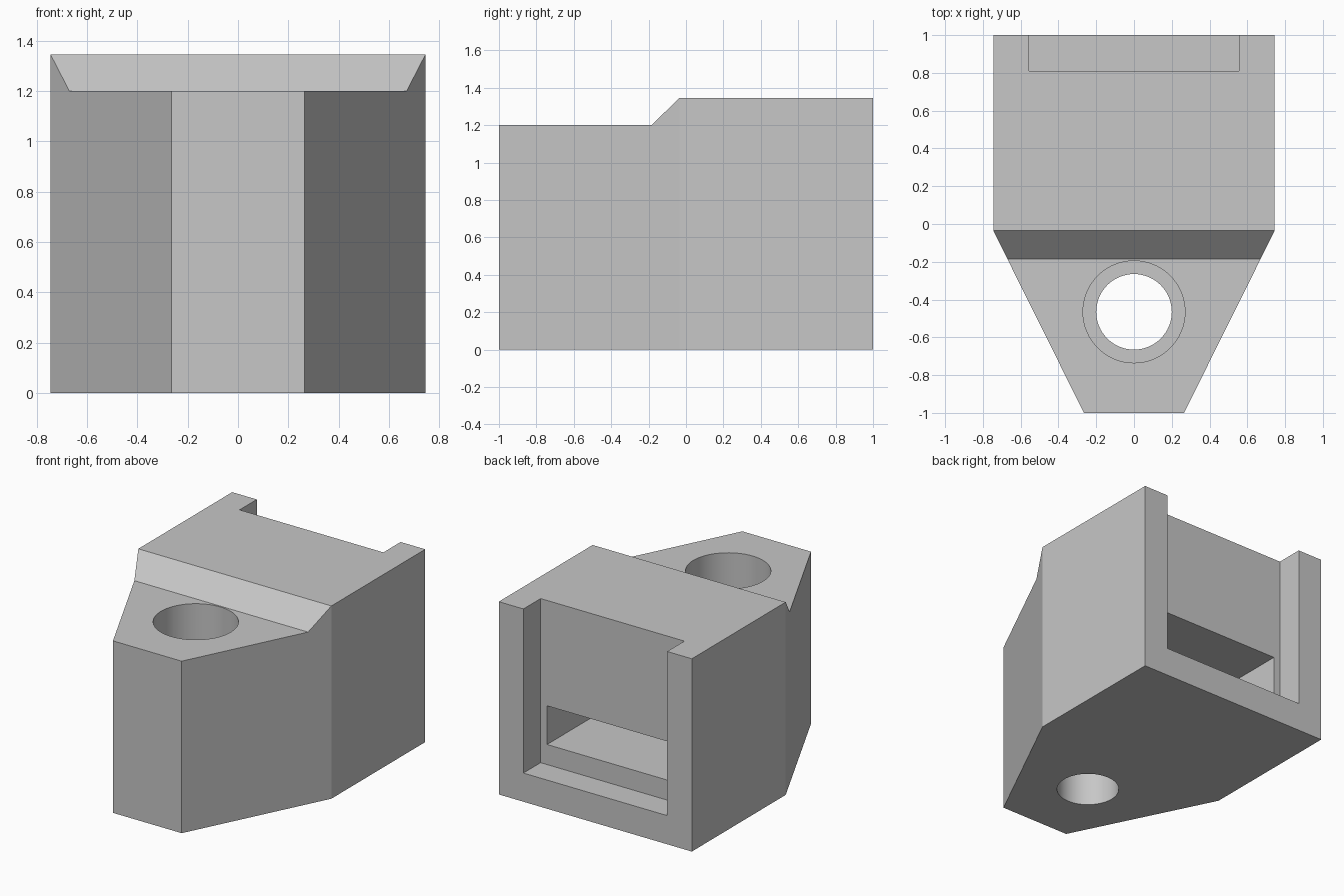
import bpy
import bmesh
import math
from mathutils import Vector

default = bpy.data.objects.get("Cube")
if default:
    bpy.data.objects.remove(default, do_unlink=True)

HALF_WIDTH = 0.745
TOP = 1.345
STEP = 1.2
HOLE_Y = -0.465


def prism(name, points, direction):
    """Closed solid from a flat outline pushed along a direction."""
    bm = bmesh.new()
    face = bm.faces.new([bm.verts.new(p) for p in points])
    moved = bmesh.ops.extrude_face_region(bm, geom=[face])["geom"]
    verts = [v for v in moved if isinstance(v, bmesh.types.BMVert)]
    bmesh.ops.translate(bm, verts=verts, vec=Vector(direction))
    bmesh.ops.recalc_face_normals(bm, faces=bm.faces)
    mesh = bpy.data.meshes.new(name)
    bm.to_mesh(mesh)
    bm.free()
    obj = bpy.data.objects.new(name, mesh)
    bpy.context.collection.objects.link(obj)
    return obj


def box(name, half_x, y0, y1, z0, z1):
    outline = [(-half_x, y0, z0), (half_x, y0, z0), (half_x, y1, z0), (-half_x, y1, z0)]
    return prism(name, outline, (0, 0, z1 - z0))


def cylinder(name, radius, z0, z1, sides=64):
    turn = math.tau / sides
    outline = [(radius * math.cos(i * turn), HOLE_Y + radius * math.sin(i * turn), z0)
               for i in range(sides)]
    return prism(name, outline, (0, 0, z1 - z0))


def cut(target, cutter):
    cutter.hide_render = True
    mod = target.modifiers.new(cutter.name, "BOOLEAN")
    mod.operation = "DIFFERENCE"
    mod.solver = "EXACT"
    mod.object = cutter
    bpy.context.view_layer.objects.active = target
    bpy.ops.object.modifier_apply(modifier=mod.name)
    bpy.data.objects.remove(cutter, do_unlink=True)


# Body: block tapering to a narrow front
right_side = [(HALF_WIDTH, 1), (HALF_WIDTH, -0.035), (0.265, -1)]
outline = right_side + [(-x, y) for x, y in reversed(right_side)]
body = prism("block_body", [(x, y, 0) for x, y in outline], (0, 0, TOP))

# Lowered front deck with a sloped shoulder
slope = (TOP - STEP) / 0.15
profile = [(-1.2, STEP), (-0.185, STEP), (-0.035 + 0.1, TOP + 0.1 * slope), (-1.2, TOP + 0.1 * slope)]
cut(body, prism("deck_cutter", [(-1, y, z) for y, z in profile], (2, 0, 0)))

# Vertical screw hole with a wide counterbore
cut(body, cylinder("hole_cutter", 0.2, -0.1, 1.5))
cut(body, cylinder("counterbore_cutter", 0.27, 0.4, 1.5))

# Open recess in the back and the deeper slot inside it
cut(body, box("recess_cutter", 0.555, 0.81, 1.1, 0.2, 1.5))
cut(body, box("slot_cutter", 0.505, 0.1, 0.9, 0.34, 0.61))

# Plain grey finish
grey = bpy.data.materials.new("plain grey")
grey.use_nodes = True
colour = (0.57, 0.57, 0.57, 1)
grey.diffuse_color = colour
grey.node_tree.nodes["Principled BSDF"].inputs["Base Color"].default_value = colour
body.data.materials.clear()
body.data.materials.append(grey)

# Smooth bores, crisp block edges
bpy.ops.object.select_all(action="DESELECT")
body.select_set(True)
bpy.context.view_layer.objects.active = body
bpy.ops.object.shade_smooth_by_angle(angle=math.radians(20))
